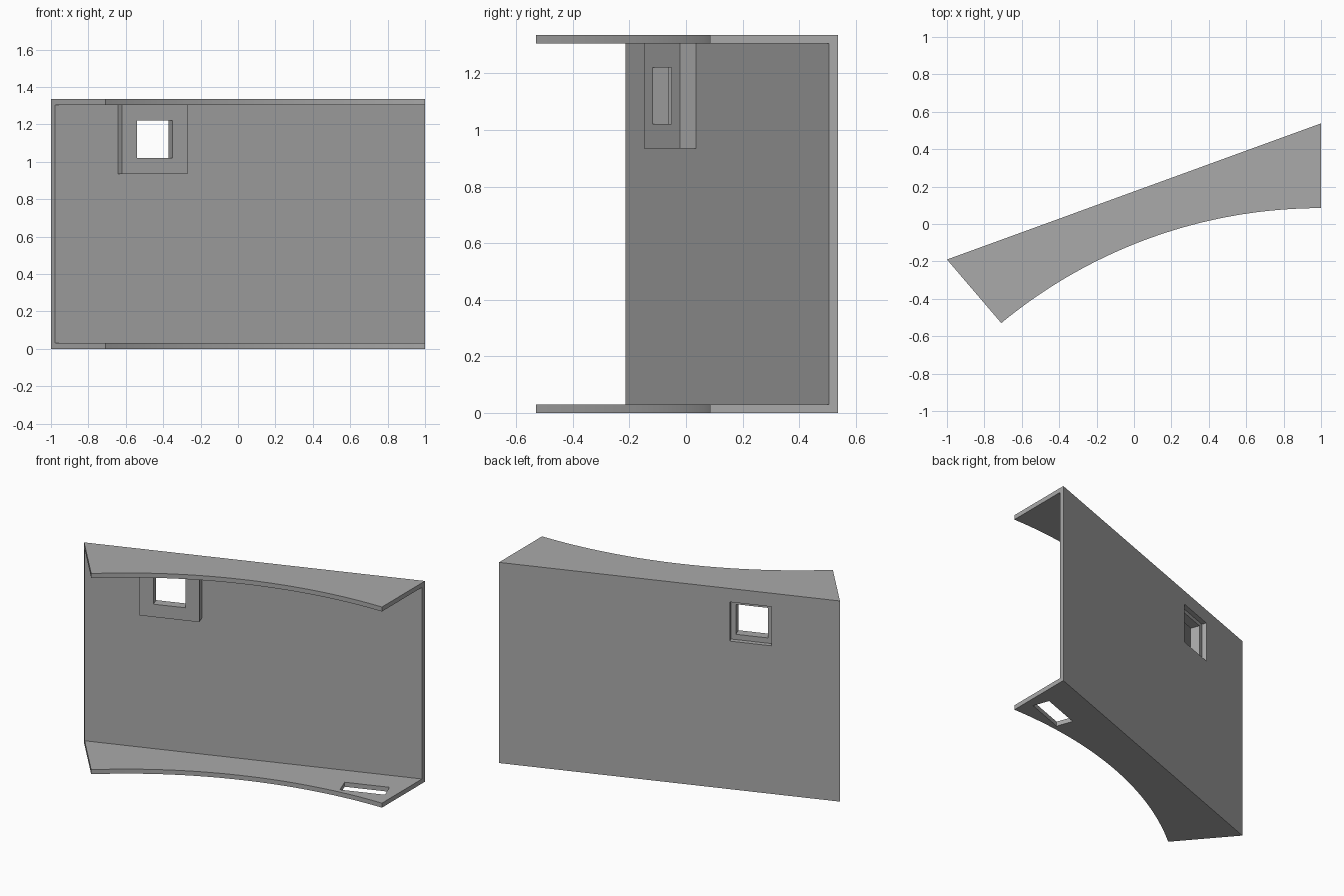
import bpy, bmesh, math
from mathutils import Matrix, Vector

if "Cube" in bpy.data.objects:
    bpy.data.objects.remove(bpy.data.objects["Cube"], do_unlink=True)

HEIGHT, THICK = 1.335, 0.03
LEFT, RIGHT = Vector((-1, -0.19)), Vector((1, 0.538))   # ends of the rear face
ALONG = (RIGHT - LEFT).normalized()
FORWARD = Vector((ALONG.y, -ALONG.x))                   # out of the inner face
TURN = math.atan2(ALONG.y, ALONG.x)


def new_object(name, bm):
    bmesh.ops.recalc_face_normals(bm, faces=bm.faces)
    mesh = bpy.data.meshes.new(name)
    bm.to_mesh(mesh)
    bm.free()
    ob = bpy.data.objects.new(name, mesh)
    bpy.context.collection.objects.link(ob)
    return ob


def prism(name, outline, z0, z1):
    bm = bmesh.new()
    face = bm.faces.new([bm.verts.new((p[0], p[1], z0)) for p in outline])
    top = bmesh.ops.extrude_face_region(bm, geom=[face])["geom"]
    verts = [v for v in top if isinstance(v, bmesh.types.BMVert)]
    bmesh.ops.translate(bm, verts=verts, vec=(0, 0, z1 - z0))
    return new_object(name, bm)


def wall_box(name, centre, length, depth, height):
    """Box turned to lie parallel to the wall."""
    bm = bmesh.new()
    matrix = (Matrix.Translation(centre) @ Matrix.Rotation(TURN, 4, "Z")
              @ Matrix.Diagonal((length, depth, height, 1)))
    bmesh.ops.create_cube(bm, size=1, matrix=matrix)
    return new_object(name, bm)


def combine(target, tool, operation):
    tool.hide_render = True
    mod = target.modifiers.new(operation.title(), "BOOLEAN")
    mod.operation, mod.object, mod.solver = operation, tool, "EXACT"
    bpy.context.view_layer.objects.active = target
    bpy.ops.object.modifier_apply(modifier=mod.name)
    bpy.data.objects.remove(tool, do_unlink=True)


# Full-height body: straight rear, concave front arc
centre, radius = Vector((1, -2.6)), 2.685
sweep = math.radians(39.55)
arc = [centre + radius * Vector((-math.sin(sweep * (1 - i / 48)),
                                 math.cos(sweep * (1 - i / 48)))) for i in range(49)]
panel = prism("curved_wall_panel", [LEFT] + arc + [RIGHT], 0, HEIGHT)

# Hollow out the middle, leaving the rear wall and two shelves
inner_a = LEFT + FORWARD * THICK - ALONG
inner_b = RIGHT + FORWARD * THICK + ALONG
cavity = prism("cavity", [inner_a, inner_a + FORWARD * 3, inner_b + FORWARD * 3, inner_b],
               THICK, HEIGHT - THICK)
combine(panel, cavity, "DIFFERENCE")


# Window housing on the inner face, tucked under the top shelf
def on_wall(forward, z):
    p = Vector((-0.476, 0.0)) + FORWARD * forward
    return Vector((p.x, p.y, z))


combine(panel, wall_box("window_housing", on_wall(0.055, 1.125), 0.372, 0.07, 0.38), "UNION")

# Wide rear recess and smaller window through the housing
combine(panel, wall_box("rear_recess", on_wall(-0.02, 1.115), 0.26, 0.10, 0.26), "DIFFERENCE")
combine(panel, wall_box("window", on_wall(0.05, 1.12), 0.2, 0.4, 0.2), "DIFFERENCE")

# Slot through the bottom shelf
combine(panel, wall_box("shelf_slot", Vector((0.795, 0.197, 0)), 0.28, 0.11, 0.2), "DIFFERENCE")

# Plain grey finish
grey = bpy.data.materials.new("plain_grey")
grey.use_nodes = True
grey.diffuse_color = (0.4, 0.4, 0.4, 1)
grey.node_tree.nodes["Principled BSDF"].inputs["Base Color"].default_value = (0.4, 0.4, 0.4, 1)
panel.data.materials.clear()
panel.data.materials.append(grey)
for poly in panel.data.polygons:
    poly.material_index = 0

bpy.ops.object.select_all(action="DESELECT")
panel.select_set(True)
bpy.context.view_layer.objects.active = panel
bpy.ops.object.shade_smooth_by_angle(angle=math.radians(30))
